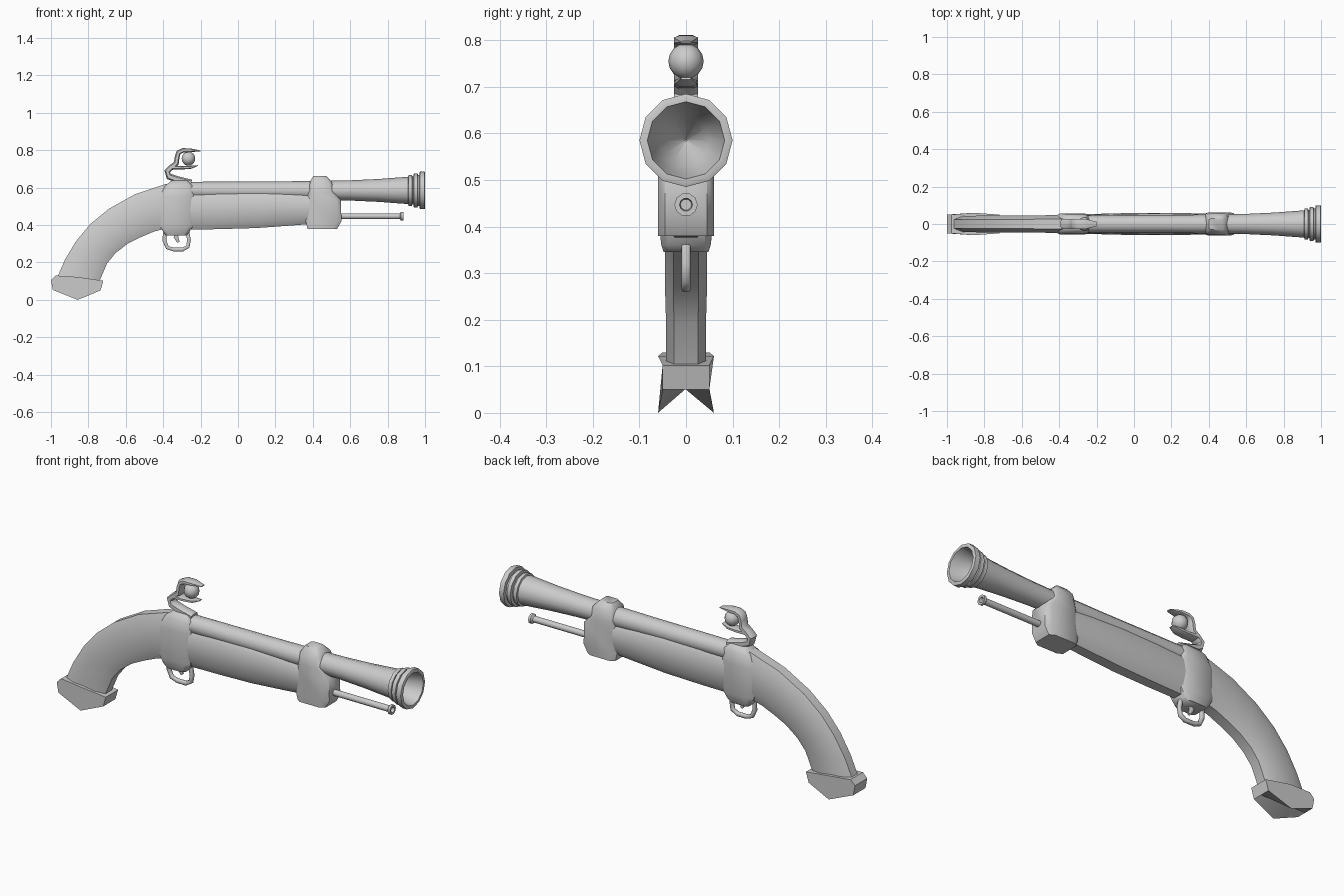
import bpy, bmesh, math
from mathutils import Vector

if "Cube" in bpy.data.objects:
    bpy.data.objects.remove(bpy.data.objects["Cube"])

ROUND = [(0, .6), (.22, 1), (.78, 1), (1, .55)]            # (position from A to B, half-width)
BLOCK = [(0, .75), (.14, 1), (.86, 1), (1, .75)]
FORE = [(0, .45), (.2, .88), (.55, 1), (.88, .92), (1, .65)]


def finish(name, bm, angle=50):
    bmesh.ops.recalc_face_normals(bm, faces=bm.faces)
    me = bpy.data.meshes.new(name)
    bm.to_mesh(me)
    bm.free()
    ob = bpy.data.objects.new(name, me)
    bpy.context.collection.objects.link(ob)
    bpy.ops.object.select_all(action='DESELECT')
    ob.select_set(True)
    bpy.context.view_layer.objects.active = ob
    bpy.ops.object.shade_smooth_by_angle(angle=math.radians(angle))
    return ob


def skin(name, rings, angle=50):
    """Join equal-sized rings of points and close both ends."""
    bm = bmesh.new()
    rows = [[bm.verts.new(p) for p in r] for r in rings]
    n = len(rows[0])
    for a, b in zip(rows, rows[1:]):
        for i in range(n):
            j = (i + 1) % n
            bm.faces.new((a[i], a[j], b[j], b[i]))
    bm.faces.new(rows[0])
    bm.faces.new(rows[-1])
    return finish(name, bm, angle)


def loft(name, stations, section, angle=50):
    """Stations are (A xz, B xz, half-width); the section is mirrored in y."""
    loop = [(t, w) for t, w in section] + [(t, -w) for t, w in reversed(section)]
    rings = [[(a[0] + (b[0] - a[0]) * t, w * y, a[1] + (b[1] - a[1]) * t)
              for t, y in loop] for a, b, w in stations]
    return skin(name, rings, angle)


def strip(name, path, section=ROUND):
    """Path points are (x, z, half-thickness, half-width)."""
    stations = []
    for i, (x, z, h, w) in enumerate(path):
        p, q = path[max(i - 1, 0)], path[min(i + 1, len(path) - 1)]
        d = Vector((q[0] - p[0], q[1] - p[1])).normalized()
        stations.append(((x + d.y * h, z - d.x * h), (x - d.y * h, z + d.x * h), w))
    return loft(name, stations, section)


def lathe(name, profile, z, sides):
    """Turn (x, radius) points around a line along x."""
    ang = [2 * math.pi * i / sides for i in range(sides)]
    return skin(name, [[(x, r * math.cos(a), z + r * math.sin(a)) for a in ang]
                       for x, r in profile], 40)


# Curved grip
loft("grip", [((-.745, .09), (-.975, .1), .043),
              ((-.70, .195), (-.925, .215), .043),
              ((-.655, .25), (-.865, .315), .045),
              ((-.59, .30), (-.79, .405), .045),
              ((-.52, .335), (-.69, .487), .045),
              ((-.45, .365), (-.55, .565), .046),
              ((-.39, .38), (-.385, .62), .048),
              ((-.27, .38), (-.27, .62), .048)], ROUND)

# Butt cap with a V groove along the bottom
cap = [(-.975, .13, .05), (-.855, .122, .06), (-.72, .102, .05), (-.735, .05, .05),
       (-.857, 0, .06), (-.99, .053, .05), (-1, .105, .05)]
skin("butt_cap", [[(x, s * w, .052 if s == 0 and z == 0 else z) for x, z, w in cap]
                  for s in (-1, 0, 1)], 35)

# Fore stock
loft("fore_stock", [((-.27, .375), (-.27, .565), .052),
                    ((-.1, .378), (-.1, .572), .057),
                    ((.1, .384), (.1, .575), .06),
                    ((.28, .397), (.28, .57), .058),
                    ((.42, .408), (.42, .56), .055)], FORE)

# Flared barrel with stepped muzzle rings and bore
lathe("barrel", [(-.28, .046), (.2, .048), (.45, .051), (.6, .054), (.75, .061), (.91, .073),
                 (.912, .082), (.93, .082), (.932, .075), (.938, .075), (.94, .091),
                 (.96, .091), (.962, .083), (.97, .083), (.972, .1), (.998, .1), (1, .096),
                 (1, .083), (.96, .074), (.88, .05), (.82, .002)], .585, 12)

# Lock band around the breech
loft("lock_band", [((x0, z), (x1, z), w) for z, x0, x1, w in [
    (.345, -.385, -.275, .048), (.36, -.398, -.262, .053), (.395, -.417, -.24, .057),
    (.55, -.42, -.238, .057), (.61, -.39, -.242, .05), (.638, -.355, -.27, .03)]], BLOCK)

# Front band holding the barrel to the stock
loft("front_band", [((x0, z), (x1, z), w) for z, x0, x1, w in [
    (.38, .372, .53, .06), (.42, .362, .553, .06), (.535, .371, .55, .06),
    (.575, .377, .512, .062), (.63, .385, .502, .056), (.662, .402, .472, .03)]], BLOCK)

# Ramrod with flared hollow tip
lathe("ramrod", [(.5, .016), (.865, .016), (.872, .025), (.884, .025), (.884, .014),
                 (.865, .012)], .447, 10)

# Trigger guard and trigger
strip("trigger_guard", [(x, z, .01, .01) for x, z in [
    (-.392, .36), (-.393, .315), (-.378, .28), (-.345, .269), (-.295, .269),
    (-.268, .285), (-.262, .32), (-.27, .36)]])
strip("trigger", [(-.328, .36, .014, .008), (-.332, .335, .012, .008), (-.318, .308, .007, .006)])

# Hammer: curved neck and upper jaw, lower jaw, gripped ball
strip("hammer", [(-.25, .625, .018, .026), (-.32, .642, .018, .026), (-.37, .66, .017, .026),
                 (-.378, .688, .016, .026), (-.355, .71, .015, .026), (-.33, .73, .014, .026),
                 (-.325, .765, .013, .026), (-.318, .788, .013, .026), (-.295, .799, .012, .026),
                 (-.255, .8, .01, .026), (-.2, .796, .002, .012)])
strip("lower_jaw", [(-.36, .708, .012, .026), (-.3, .706, .009, .026),
                    (-.25, .709, .008, .024), (-.215, .718, .002, .012)])
bm = bmesh.new()
bmesh.ops.create_uvsphere(bm, u_segments=10, v_segments=8, radius=.038)
bmesh.ops.translate(bm, verts=bm.verts, vec=(-.265, 0, .755))
finish("hammer_ball", bm)
